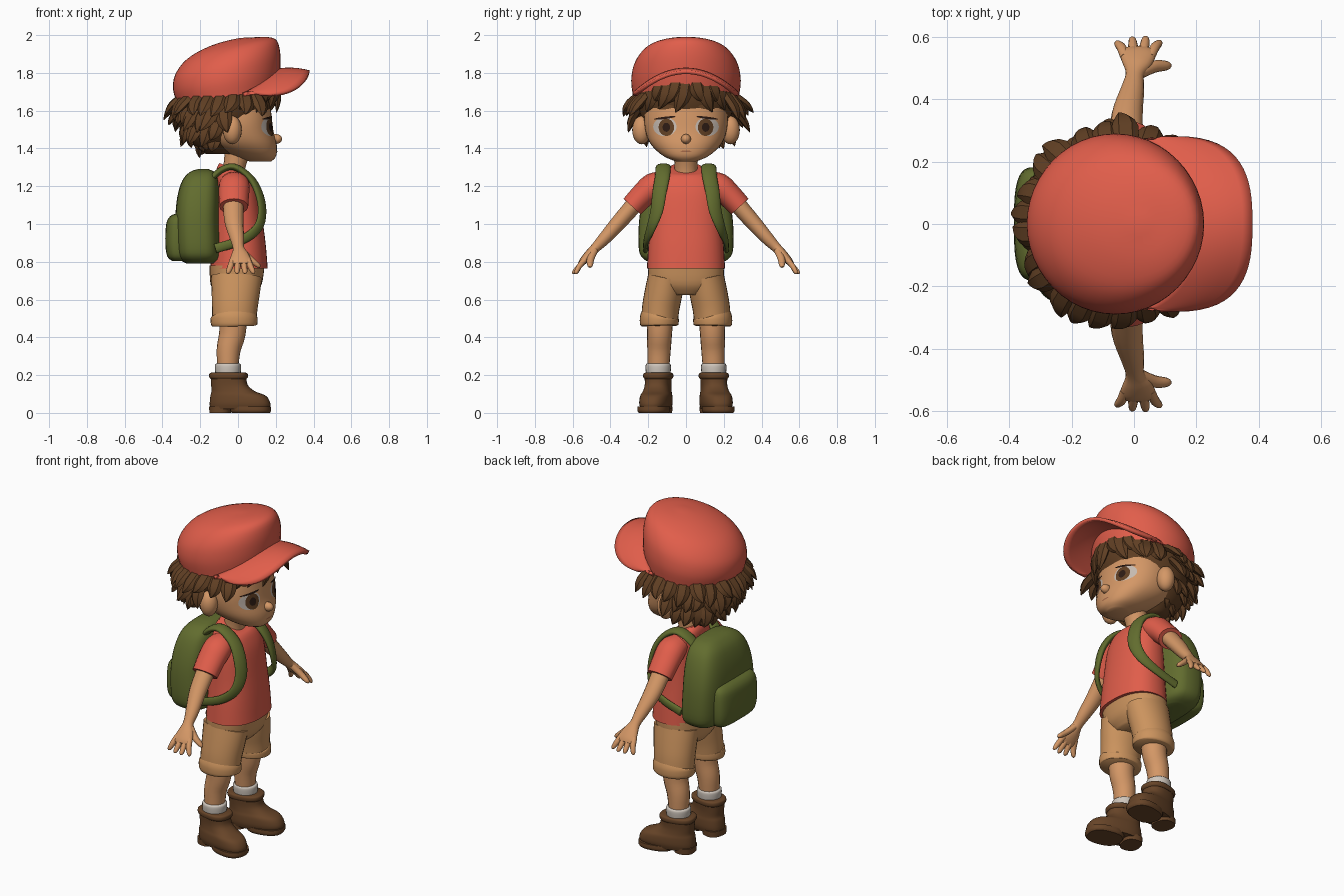
import bpy, bmesh, math, random
from mathutils import Vector, Matrix
from mathutils.bvhtree import BVHTree

if "Cube" in bpy.data.objects:
    bpy.data.objects.remove(bpy.data.objects["Cube"])
random.seed(4)


def material(name, *rgb):
    m = bpy.data.materials.new(name)
    col = [(c / 255) ** 2.2 for c in rgb] + [1]
    m.use_nodes = True
    m.diffuse_color = col
    bsdf = m.node_tree.nodes["Principled BSDF"]
    bsdf.inputs["Base Color"].default_value = col
    bsdf.inputs["Roughness"].default_value = 0.8
    return m


RED = material("red cloth", 224, 94, 76)
SKIN = material("skin", 211, 150, 102)
TAN = material("tan shorts", 202, 146, 94)
GREEN = material("green canvas", 98, 108, 50)
BROWN = material("boot leather", 103, 70, 44)
HAIR = material("brown hair", 96, 65, 40)
SOCK = material("grey sock", 205, 196, 186)
WHITE = material("eye white", 196, 184, 174)
DARK = material("dark pupil", 48, 32, 26)
LIP = material("lip line", 168, 108, 76)


def finish(bm, name, mat, angle=50):
    bmesh.ops.recalc_face_normals(bm, faces=bm.faces[:])
    me = bpy.data.meshes.new(name)
    bm.to_mesh(me)
    bm.free()
    ob = bpy.data.objects.new(name, me)
    bpy.context.collection.objects.link(ob)
    me.materials.append(mat)
    bpy.ops.object.select_all(action='DESELECT')
    bpy.context.view_layer.objects.active = ob
    ob.select_set(True)
    bpy.ops.object.shade_smooth_by_angle(angle=math.radians(angle))
    return ob


def spline(rows, k):
    """Smooth curve through rows of equal-length numbers."""
    out, last = [], len(rows) - 1
    for i in range(last):
        quad = [rows[max(0, min(last, i + d))] for d in (-1, 0, 1, 2)]
        for j in range(k):
            t = j / k
            out.append([b + t / 2 * (c - a + t * (2*a - 5*b + 4*c - d + t * (3*b - a - 3*c + d)))
                        for a, b, c, d in zip(*quad)])
    return out + [list(rows[-1])]


def skin(bm, rings):
    vs = [[bm.verts.new(p) for p in r] for r in rings]
    n = len(vs[0])
    for a, b in zip(vs, vs[1:]):
        for i in range(n):
            bm.faces.new((a[i], a[(i + 1) % n], b[(i + 1) % n], b[i]))
    bm.faces.new(vs[0])
    bm.faces.new(vs[-1])


def power(v, p):
    return math.copysign(abs(v) ** (2 / p), v)


def loft(name, mat, rows, p=2, n=36, k=4):
    """Stack of rounded outlines: z, centre x, half depth, half width, slope."""
    rings = []
    for z, cx, rx, ry, slope in spline([(*r, 0)[:5] for r in rows], k):
        ring = []
        for i in range(n):
            a = math.tau * i / n
            dx = rx * power(math.cos(a), p)
            ring.append((cx + dx, ry * power(math.sin(a), p), z + slope * dx))
        rings.append(ring)
    bm = bmesh.new()
    skin(bm, rings)
    return finish(bm, name, mat)


def sweep(bm, rows, side=(1, 0, 0), s=1, n=16, k=4):
    """Tube along a path: x, y, z, half width, half thickness, roll."""
    rows = spline([(*r, 0)[:6] for r in rows], k)
    pts = [Vector((r[0], s * r[1], r[2])) for r in rows]
    rings = []
    for i, (c, r) in enumerate(zip(pts, rows)):
        t = (pts[min(i + 1, len(pts) - 1)] - pts[max(i - 1, 0)]).normalized()
        u = Vector(side)
        u = (u - t * u.dot(t)).normalized()
        u = Matrix.Rotation(math.radians(r[5]) * s, 3, t) @ u
        v = t.cross(u)
        rings.append([c + u * r[3] * math.cos(math.tau * j / n) + v * r[4] * math.sin(math.tau * j / n)
                      for j in range(n)])
    skin(bm, rings)


def tube(name, mat, rows, **kw):
    bm = bmesh.new()
    sweep(bm, rows, **kw)
    return finish(bm, name, mat)


def blob(name, mat, loc, size):
    bm = bmesh.new()
    bmesh.ops.create_uvsphere(bm, u_segments=20, v_segments=12, radius=1,
                              matrix=Matrix.LocRotScale(loc, None, size))
    return finish(bm, name, mat)


# Head and neck
head = loft("head", SKIN, [(1.33, .12, .055, .05), (1.36, .09, .112, .12), (1.42, .03, .175, .185),
                           (1.49, 0, .188, .215), (1.57, -.01, .188, .222), (1.68, -.035, .2, .21)], p=2.2)
tube("neck", SKIN, [(-.03, 0, 1.22, .062, .065), (-.02, 0, 1.3, .058, .06), (0, 0, 1.4, .07, .07)])
blob("nose", SKIN, Vector((.2, 0, 1.45)), (.034, .026, .026))

# Face details laid onto the head
bm = bmesh.new()
bm.from_mesh(head.data)
tree = BVHTree.FromBMesh(bm)
bm.free()


def plate(name, mat, y, z, ry, rz, lift, tilt=0, n=24):
    bm = bmesh.new()
    rings = []
    for f in (.05, .35, .7, 1):
        ring = []
        for i in range(n):
            a = math.tau * i / n
            py, pz = f * ry * math.cos(a), f * rz * math.sin(a)
            q = Vector((1, y + py, z + pz + tilt * py))
            ring.append(tree.ray_cast(q, Vector((-1, 0, 0)))[0] + Vector((lift, 0, 0)))
        rings.append(ring)
    skin(bm, rings)
    bm.faces.ensure_lookup_table()
    bmesh.ops.delete(bm, geom=[bm.faces[-1]], context='FACES_ONLY')
    return finish(bm, name, mat)


plate("mouth", LIP, 0, 1.385, .03, .004, .003)
for s, side in ((1, "left"), (-1, "right")):
    plate(side + "_eye_white", WHITE, s * .112, 1.515, .062, .05, .003)
    plate(side + "_iris", HAIR, s * .104, 1.512, .041, .046, .005)
    plate(side + "_pupil", DARK, s * .104, 1.512, .02, .024, .007)
    plate(side + "_upper_lash", DARK, s * .112, 1.562, .058, .006, .007, -s * .12)
    plate(side + "_eyebrow", HAIR, s * .11, 1.618, .045, .011, .007, -s * .1)
    blob(side + "_ear", SKIN, Vector((-.03, s * .235, 1.497)), (.05, .05, .075))

# Hair: skull cover, tiers of spikes and a fringe
loft("hair_base", HAIR, [(1.37, -.1, .07, .09), (1.45, -.11, .16, .175), (1.55, -.08, .225, .232),
                         (1.65, -.06, .245, .258), (1.74, -.05, .24, .262)])


def lock(bm, ang, r0, z0, r1, z1, width, twist):
    rows = []
    for f, w in ((0, .9), (.5, 1), (.8, .6), (1, .05)):
        a = math.radians(ang + twist * f * f)
        r = r0 + (r1 - r0) * f + .012 * math.sin(math.pi * f)
        rows.append((-.04 + r * math.cos(a), r * math.sin(a), z0 + (z1 - z0) * f, width * w, width * w * .5))
    a = math.radians(ang)
    sweep(bm, rows, side=(-math.sin(a), math.cos(a), 0), n=6, k=2)


bm = bmesh.new()
TIERS = [(18, 58, .245, 1.69, .345, 1.57), (15, 98, .24, 1.63, .325, 1.5),
         (12, 108, .21, 1.55, .27, 1.42), (8, 122, .14, 1.47, .17, 1.37)]
for count, start, r0, z0, r1, z1 in TIERS:
    for i in range(count):
        ang = start + (360 - 2 * start) * i / (count - 1)
        lock(bm, ang, r0, z0, r1 + random.uniform(-.02, .015), z1 + random.uniform(-.025, .03),
             .043, random.uniform(-9, 9))
finish(bm, "hair_spikes", HAIR, 35)
bm = bmesh.new()
for i in range(13):
    ang = -66 + 11 * i
    drop = .02 if i % 2 else .055
    lock(bm, ang, .222, 1.785 - .06 * (ang / 66) ** 2, .25, 1.655 - drop + random.uniform(-.01, .01),
         .045, -13 if ang < 5 else 12)
finish(bm, "hair_fringe", HAIR, 35)

# Cap crown and curved brim
loft("cap_crown", RED, [(1.675, -.055, .265, .28, .15), (1.76, -.06, .283, .29, .18),
                        (1.85, -.055, .278, .272, .22), (1.925, -.035, .235, .215, .22),
                        (1.967, -.005, .14, .125, .17), (1.985, .02, .02, .02, .1)], n=48)
bm = bmesh.new()
grid = []
for i in range(33):
    u = math.sin(math.pi / 2 * (i / 16 - 1))
    inner = -.08 + .27 * math.sqrt(1 - (.92 * u) ** 2)
    outer = .12 + .258 * (1 - abs(u) ** 2.8) ** (1 / 2.8)
    grid.append([bm.verts.new((inner + (outer - inner) * j / 6, .272 * u,
                               1.81 - .125 * u * u + .012 * math.sin(j / 6 * 3) - .008 * j / 6))
                 for j in range(7)])
for a, b in zip(grid, grid[1:]):
    for j in range(6):
        bm.faces.new((a[j], a[j + 1], b[j + 1], b[j]))
brim = finish(bm, "cap_brim", RED)
mod = brim.modifiers.new("thickness", 'SOLIDIFY')
mod.thickness, mod.offset = .02, 0

# Shirt and shorts body
loft("shirt", RED, [(.765, .005, .152, .207), (.88, .005, .143, .2), (1.0, 0, .133, .19),
                    (1.15, -.005, .115, .182), (1.23, -.015, .1, .165, -.05),
                    (1.275, -.025, .088, .125, -.2), (1.295, -.028, .07, .085, -.4)], p=2.3)
loft("shorts_hips", TAN, [(.625, -.015, .1, .11), (.68, -.01, .135, .19), (.78, -.005, .146, .2)], p=2.3)

# Backpack
loft("backpack", GREEN, [(.79, -.2, .07, .17), (.815, -.205, .105, .225), (.87, -.21, .117, .25),
                         (1.02, -.215, .117, .248), (1.14, -.21, .112, .225), (1.23, -.2, .095, .185),
                         (1.275, -.19, .065, .13), (1.29, -.185, .03, .06)], p=3.2)
loft("backpack_pocket", GREEN, [(.805, -.31, .04, .14), (.83, -.312, .063, .17), (.9, -.314, .071, .182),
                                (1.0, -.31, .07, .18), (1.04, -.305, .055, .165),
                                (1.055, -.3, .03, .13)], p=3.2)

for s, side in ((1, "left"), (-1, "right")):
    # Shoulder strap
    tube(side + "_strap", GREEN, [(-.16, .1, 1.22, .036, .016), (-.09, .115, 1.285, .038, .017),
                                  (-.02, .12, 1.302, .04, .018), (.06, .125, 1.25, .04, .018, -8),
                                  (.108, .14, 1.17, .04, .018, -18), (.128, .155, 1.07, .037, .016, -28),
                                  (.105, .185, .98, .03, .014, -50), (.02, .21, .915, .025, .013, -80),
                                  (-.12, .215, .87, .025, .013, -90)], side=(0, 1, 0), s=s)
    # Sleeve, arm and hand
    tube(side + "_sleeve", RED, [(-.02, .1, 1.225, .07, .055), (-.02, .17, 1.2, .082, .072),
                                 (-.022, .23, 1.15, .08, .066), (-.022, .285, 1.092, .076, .062)], s=s)
    tube(side + "_arm", SKIN, [(-.025, .25, 1.13, .055, .046), (-.022, .35, 1.015, .05, .042),
                               (-.005, .43, .925, .038, .034), (.003, .48, .873, .03, .026),
                               (.01, .515, .835, .048, .025), (.013, .545, .803, .058, .02),
                               (.014, .56, .785, .05, .014)], s=s)
    bm = bmesh.new()
    for x0, x1, y1 in ((-.028, -.052, .583), (0, -.005, .595), (.028, .037, .597), (.052, .08, .585)):
        sweep(bm, [(x0, .535, .812, .016, .016), ((x0 + x1) / 2, .565, .776, .016, .015),
                   (x1, y1 - .004, .745, .012, .011), (x1, y1, .736, .004, .004)], s=s, n=10)
    sweep(bm, [(.02, .485, .86, .02, .018), (.065, .505, .815, .02, .017),
               (.105, .508, .782, .015, .013), (.118, .509, .772, .005, .005)], side=(0, 1, 0), s=s, n=10)
    finish(bm, side + "_fingers", SKIN)
    # Shorts leg with turned cuff
    tube(side + "_shorts_leg", TAN, [(-.008, .103, .72, .135, .098), (-.012, .118, .64, .128, .1),
                                     (-.017, .133, .56, .121, .099), (-.02, .141, .48, .116, .097)], s=s, n=28)
    tube(side + "_shorts_cuff", TAN, [(-.02, .14, .51, .118, .097), (-.02, .141, .503, .124, .103),
                                      (-.021, .142, .47, .123, .102), (-.021, .142, .46, .114, .094)], s=s, n=28)
    # Leg and sock
    tube(side + "_leg", SKIN, [(-.025, .138, .52, .074, .072), (-.03, .14, .42, .07, .066),
                               (-.05, .143, .33, .063, .062), (-.055, .147, .2, .052, .055)], s=s, n=20)
    tube(side + "_sock", SOCK, [(-.053, .147, .18, .064, .062), (-.053, .147, .23, .069, .067),
                                (-.053, .147, .255, .068, .066), (-.053, .147, .262, .058, .057)], s=s, n=24)
    # Boot: upper, collar, heel and sole, toes turned out
    for part, rows in (("boot", [(.02, .06, .158, .072), (.05, .062, .162, .08), (.09, .052, .148, .078),
                                 (.115, .025, .115, .071), (.15, .004, .096, .067), (.205, 0, .095, .07)]),
                       ("boot_collar", [(.18, 0, .095, .07), (.19, 0, .102, .076),
                                        (.207, 0, .101, .075), (.213, 0, .09, .066)]),
                       ("boot_heel", [(0, -.045, .056, .064), (.035, -.045, .057, .066)]),
                       ("boot_sole", [(0, .12, .1, .076), (.012, .12, .107, .083), (.034, .12, .106, .082)])):
        ob = loft(side + "_" + part, BROWN, rows, p=2.5)
        ob.location = (-.05, s * .147, 0)
        ob.rotation_euler.z = s * .2
